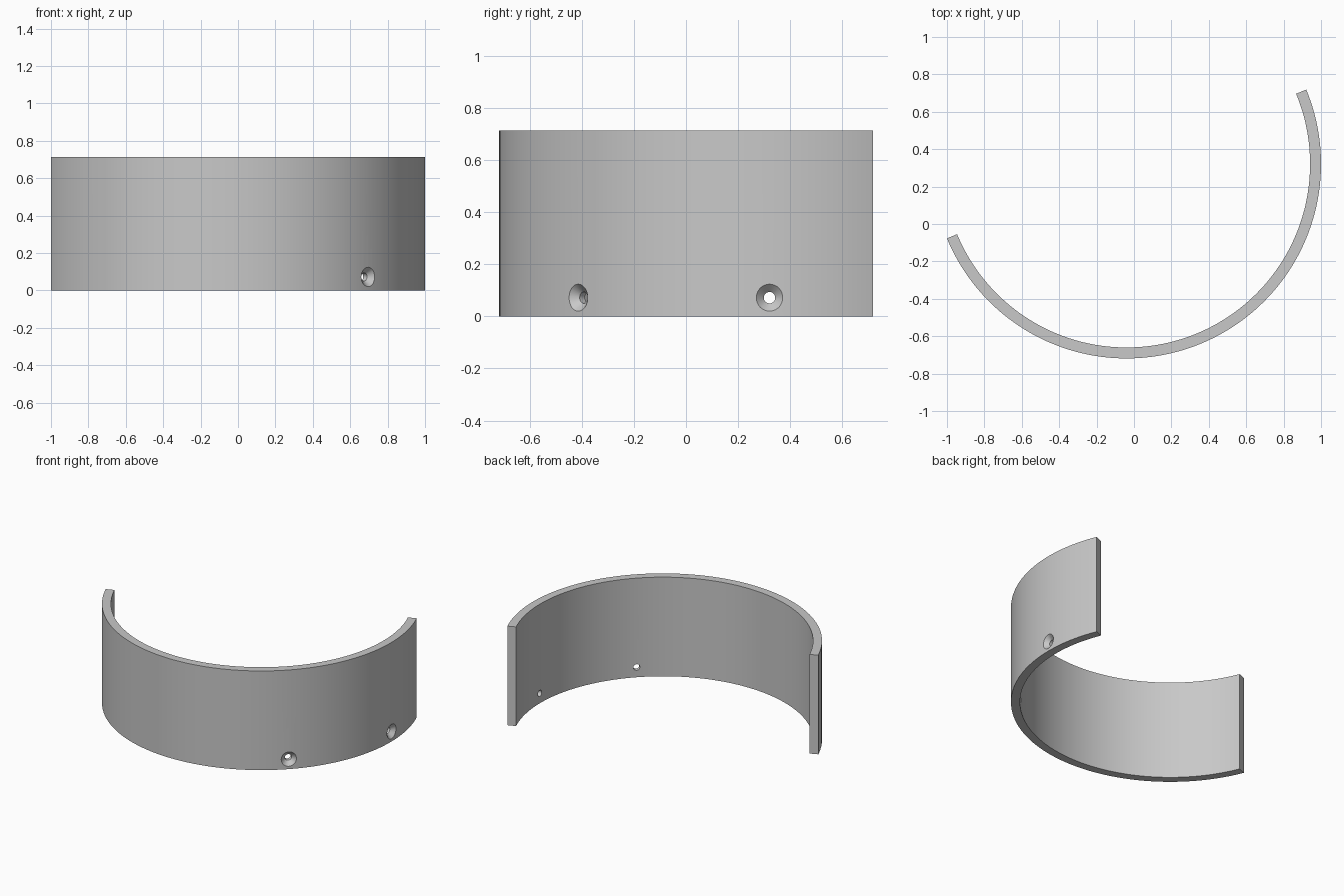
import bpy
import bmesh
from math import cos, sin, pi, radians
from mathutils import Matrix, Vector

cube = bpy.data.objects.get("Cube")
if cube:
    bpy.data.objects.remove(cube, do_unlink=True)

# Overall dimensions of the half ring, turned so its ends sit at 22.5 degrees
OUTER, INNER, HEIGHT = 1.0396, 0.981, 0.714
END = radians(22.5)
CENTRE = Vector((1 - OUTER, OUTER * (1 - sin(END)) / 2, 0))
SEGMENTS = 96
HOLE_Z = 0.072

grey = bpy.data.materials.new("plain grey")
grey.use_nodes = True
colour = (0.58, 0.58, 0.58, 1)
grey.diffuse_color = colour
grey.node_tree.nodes["Principled BSDF"].inputs["Base Color"].default_value = colour


def make_object(name, bm):
    bmesh.ops.recalc_face_normals(bm, faces=bm.faces)
    mesh = bpy.data.meshes.new(name)
    bm.to_mesh(mesh)
    bm.free()
    mesh.materials.append(grey)
    obj = bpy.data.objects.new(name, mesh)
    bpy.context.collection.objects.link(obj)
    return obj


def half_ring():
    # Rectangular wall section swept through half a turn
    bm = bmesh.new()
    rings = []
    for i in range(SEGMENTS + 1):
        a = END - pi * i / SEGMENTS
        rings.append([bm.verts.new(CENTRE + Vector((r * cos(a), r * sin(a), z)))
                      for r, z in ((INNER, 0), (OUTER, 0), (OUTER, HEIGHT), (INNER, HEIGHT))])
    for a, b in zip(rings, rings[1:]):
        for j in range(4):
            k = (j + 1) % 4
            bm.faces.new((a[j], a[k], b[k], b[j]))
    bm.faces.new(rings[0])
    bm.faces.new(rings[-1])
    return make_object("curved_wall", bm)


def screw_hole_cutter(angle):
    # Straight bore with a 45 degree countersink, lathed about a radial axis
    bm = bmesh.new()
    profile = ((-0.1, 0), (-0.1, 0.022), (-0.03, 0.022), (0.01, 0.062), (0.01, 0))
    verts = [bm.verts.new((x, 0, r)) for x, r in profile]
    edges = [bm.edges.new(pair) for pair in zip(verts, verts[1:])]
    bmesh.ops.spin(bm, geom=verts + edges, cent=(0, 0, 0), axis=(1, 0, 0),
                   angle=2 * pi, steps=32, use_merge=True)
    bmesh.ops.remove_doubles(bm, verts=bm.verts, dist=0.0001)
    place = (Matrix.Translation(CENTRE + Vector((0, 0, HOLE_Z)))
             @ Matrix.Rotation(angle, 4, 'Z') @ Matrix.Translation((OUTER, 0, 0)))
    bm.transform(place)
    cutter = make_object("screw_hole_cutter", bm)
    cutter.hide_render = True
    return cutter


wall = half_ring()
bpy.ops.object.select_all(action='DESELECT')
wall.select_set(True)
bpy.context.view_layer.objects.active = wall

# Three countersunk screw holes along the lower edge
for degrees in (0, -45, -135):
    cutter = screw_hole_cutter(radians(degrees))
    mod = wall.modifiers.new("screw_hole", 'BOOLEAN')
    mod.operation = 'DIFFERENCE'
    mod.solver = 'EXACT'
    mod.object = cutter
    bpy.ops.object.modifier_apply(modifier=mod.name)
    bpy.data.objects.remove(cutter, do_unlink=True)

bpy.ops.object.shade_smooth_by_angle(angle=radians(30))
